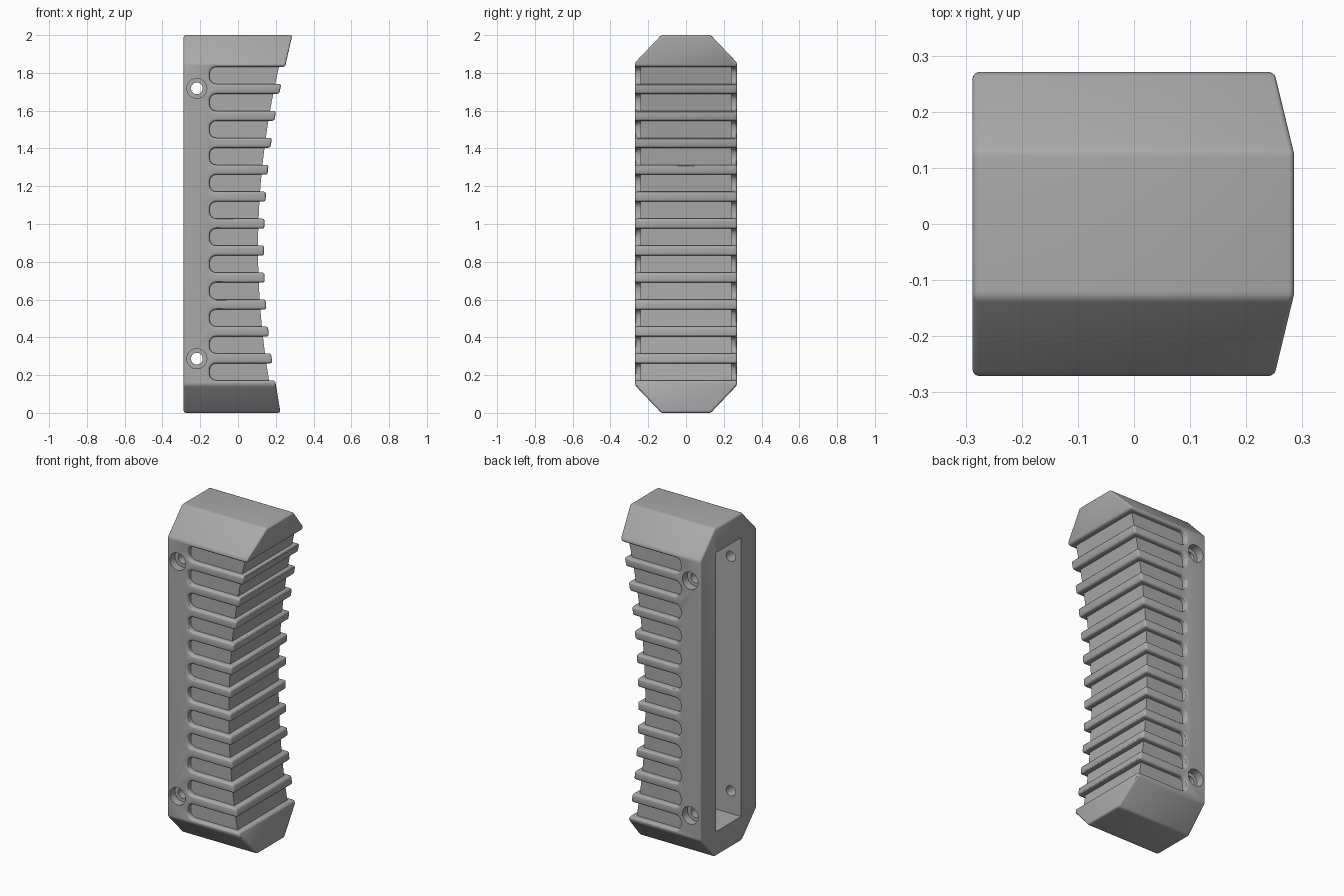
import bpy
import bmesh
from math import cos, sin, pi
from mathutils import Matrix, Vector

cube = bpy.data.objects.get("Cube")
if cube:
    bpy.data.objects.remove(cube, do_unlink=True)

BACK, HALF, TOP = -0.288, 0.271, 2.0
GROOVES, PITCH, FIRST, GROOVE_HALF = 12, 0.1427, 0.217, 0.045
CHAMFER_Y, CHAMFER_Z = 0.14, 0.147


def front(z):
    """Concave grip curve, running straight on through both end caps."""
    c = min(max(z, 0.17), 1.83)
    return 0.138 + 0.12 * (c - 0.87) ** 2 + 0.24 * (c - 0.87) * (z - c)


def new_object(name, bm):
    bmesh.ops.recalc_face_normals(bm, faces=bm.faces)
    mesh = bpy.data.meshes.new(name)
    bm.to_mesh(mesh)
    bm.free()
    obj = bpy.data.objects.new(name, mesh)
    bpy.context.collection.objects.link(obj)
    return obj


def prism(points, half):
    """Extrude an x-z outline across the width."""
    bm = bmesh.new()
    face = bm.faces.new([bm.verts.new((x, -half, z)) for x, z in points])
    out = bmesh.ops.extrude_face_region(bm, geom=[face])
    verts = [v for v in out["geom"] if isinstance(v, bmesh.types.BMVert)]
    bmesh.ops.translate(bm, verts=verts, vec=(0, 2 * half, 0))
    return bm


def helper(name, bm):
    obj = new_object(name, bm)
    obj.hide_render = True
    return obj


# Comb outline: straight back, ribbed front with round-ended slots
outline = [(BACK, 0), (front(0), 0)]
end, r = -0.15, 0.035
for i in range(GROOVES):
    z = FIRST + i * PITCH
    low, high = z - GROOVE_HALF, z + GROOVE_HALF
    arc = [(end + r - r * sin(k * pi / 8), r - r * cos(k * pi / 8)) for k in range(5)]
    outline.append((front(low), low))
    outline += [(x, low + dz) for x, dz in arc]
    outline += [(x, high - dz) for x, dz in reversed(arc)]
    outline.append((front(high), high))
outline += [(front(TOP), TOP), (BACK, TOP)]
bm = prism(outline, HALF)

# Chamfered end caps
for sy in (-1, 1):
    for z, sz in ((0, -1), (TOP, 1)):
        cut = bmesh.ops.bisect_plane(
            bm, geom=bm.verts[:] + bm.edges[:] + bm.faces[:],
            plane_co=Vector((0, sy * HALF, z - sz * CHAMFER_Z)),
            plane_no=Vector((0, sy * CHAMFER_Z, sz * CHAMFER_Y)), clear_outer=True)
        rim = [e for e in cut["geom_cut"] if isinstance(e, bmesh.types.BMEdge)]
        bmesh.ops.edgeloop_fill(bm, edges=rim)
grip = new_object("ribbed_grip", bm)

# Core that forms the groove floors
rows = [0.16 + 1.68 * i / 24 for i in range(25)]
core = helper("grip_core", prism(
    [(-0.2, rows[0])] + [(front(z) - 0.032, z) for z in rows] + [(-0.2, rows[-1])], 0.24))

# Pocket open at the back
pocket = helper("pocket_cutter", prism(
    [(-0.4, 0.15), (0.0, 0.15), (0.0, 1.85), (-0.4, 1.85)], 0.12))

# Screw holes: a through bore and a counterbore on each side
bores, counterbores = bmesh.new(), bmesh.new()
for z in (0.287, 1.718):
    for bm, radius, y, depth in ((bores, 0.031, 0, 0.8),
                                 (counterbores, 0.053, -HALF, 0.1),
                                 (counterbores, 0.053, HALF, 0.1)):
        place = Matrix.Translation((-0.218, y, z)) @ Matrix.Rotation(pi / 2, 4, "X")
        bmesh.ops.create_cone(bm, cap_ends=True, segments=32, radius1=radius,
                              radius2=radius, depth=depth, matrix=place)
bores = helper("bore_cutter", bores)
counterbores = helper("counterbore_cutter", counterbores)

# Rounded edges, then join the core and cut the openings
bevel = grip.modifiers.new("rounded_edges", "BEVEL")
bevel.width, bevel.segments = 0.012, 3
bevel.limit_method, bevel.angle_limit = "ANGLE", pi / 6
bevel.use_clamp_overlap = False
tools = ((core, "UNION"), (pocket, "DIFFERENCE"),
         (bores, "DIFFERENCE"), (counterbores, "DIFFERENCE"))
for tool, operation in tools:
    mod = grip.modifiers.new(tool.name, "BOOLEAN")
    mod.object, mod.operation, mod.solver = tool, operation, "EXACT"
bpy.context.view_layer.update()
graph = bpy.context.evaluated_depsgraph_get()
result = bpy.data.meshes.new_from_object(grip.evaluated_get(graph))
grip.modifiers.clear()
grip.data = result
for tool, operation in tools:
    bpy.data.objects.remove(tool, do_unlink=True)

# Plain grey material
grey = bpy.data.materials.new("mid_grey")
grey.use_nodes = True
color = (0.4, 0.4, 0.4, 1)
grey.diffuse_color = color
grey.node_tree.nodes["Principled BSDF"].inputs["Base Color"].default_value = color
grip.data.materials.clear()
grip.data.materials.append(grey)

bpy.ops.object.select_all(action="DESELECT")
grip.select_set(True)
bpy.context.view_layer.objects.active = grip
bpy.ops.object.shade_smooth_by_angle(angle=pi / 6)
